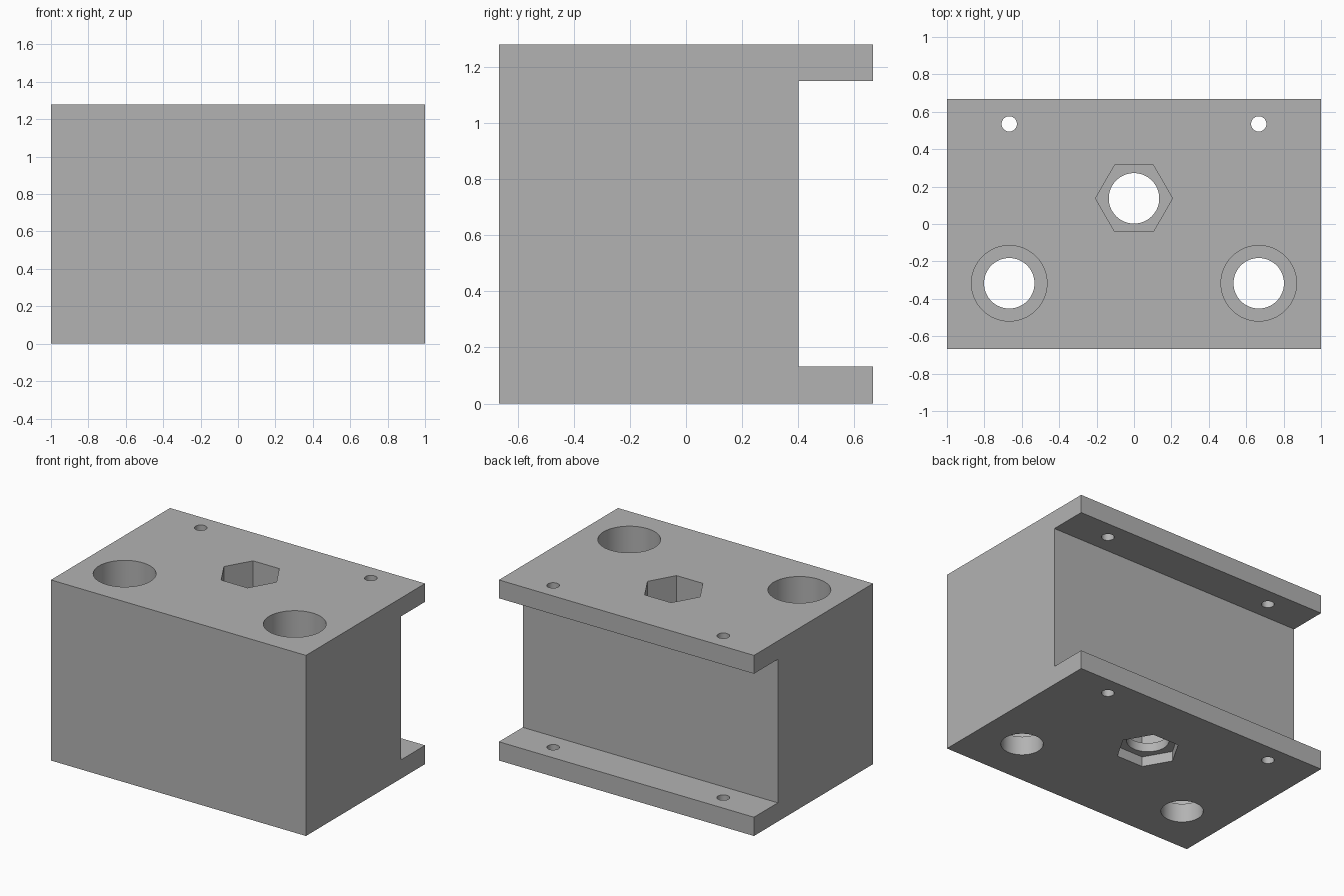
import bpy
import bmesh
from math import radians

cube = bpy.data.objects.get("Cube")
if cube:
    bpy.data.objects.remove(cube, do_unlink=True)

# Overall sizes
HALF_X, HALF_Y, HEIGHT = 1.0, 0.667, 1.28
WEB_Y, FLOOR, LIP = 0.4, 0.133, 1.15
NUT_Y, BORE_Y, SCREW_Y, SIDE_X = 0.137, -0.317, 0.535, 0.667

grey = bpy.data.materials.new("plain grey")
grey.use_nodes = True
grey.diffuse_color = (0.45, 0.45, 0.45, 1)
grey.node_tree.nodes["Principled BSDF"].inputs["Base Color"].default_value = (0.45, 0.45, 0.45, 1)


def extruded_body(name, profile):
    """Extrude a y-z profile across the full width."""
    bm = bmesh.new()
    face = bm.faces.new([bm.verts.new((-HALF_X, y, z)) for y, z in profile])
    result = bmesh.ops.extrude_face_region(bm, geom=[face])
    moved = [v for v in result["geom"] if isinstance(v, bmesh.types.BMVert)]
    bmesh.ops.translate(bm, verts=moved, vec=(2 * HALF_X, 0, 0))
    bmesh.ops.recalc_face_normals(bm, faces=bm.faces)
    mesh = bpy.data.meshes.new(name)
    bm.to_mesh(mesh)
    bm.free()
    obj = bpy.data.objects.new(name, mesh)
    bpy.context.collection.objects.link(obj)
    mesh.materials.append(grey)
    return obj


def cut(body, x, y, radius, bottom, top, sides=64):
    """Cut a vertical prism or round hole out of the body."""
    bpy.ops.mesh.primitive_cylinder_add(
        vertices=sides, radius=radius, depth=top - bottom,
        location=(x, y, (top + bottom) / 2))
    cutter = bpy.context.object
    cutter.name = "hole_cutter"
    cutter.hide_render = True
    # Turn the hexagon so that its corners point along x
    if sides == 6:
        cutter.rotation_euler.z = radians(30)
    cutter.data.materials.append(grey)
    mod = body.modifiers.new("hole", 'BOOLEAN')
    mod.operation = 'DIFFERENCE'
    mod.solver = 'EXACT'
    mod.object = cutter
    bpy.context.view_layer.objects.active = body
    bpy.ops.object.modifier_apply(modifier=mod.name)
    bpy.data.objects.remove(cutter, do_unlink=True)


# Block with a wide channel along the back
body = extruded_body("mounting_block", [
    (-HALF_Y, 0), (HALF_Y, 0), (HALF_Y, FLOOR), (WEB_Y, FLOOR),
    (WEB_Y, LIP), (HALF_Y, LIP), (HALF_Y, HEIGHT), (-HALF_Y, HEIGHT)])

OVER = 0.1
for side in (-1, 1):
    # Deep counterbores with a narrower outlet through the floor
    cut(body, side * SIDE_X, BORE_Y, 0.202, FLOOR, HEIGHT + OVER)
    cut(body, side * SIDE_X, BORE_Y, 0.135, -OVER, FLOOR + OVER)
    # Small screw holes through both flanges
    cut(body, side * SIDE_X, SCREW_Y, 0.041, -OVER, HEIGHT + OVER, 32)

# Hexagonal well, shallow hexagonal pocket below, and the hole joining them
cut(body, 0, NUT_Y, 0.206, FLOOR, HEIGHT + OVER, 6)
cut(body, 0, NUT_Y, 0.206, -OVER, 0.07, 6)
cut(body, 0, NUT_Y, 0.135, -OVER, FLOOR + OVER)

# Smooth the round walls, keep every real edge sharp
bpy.ops.object.select_all(action='DESELECT')
body.select_set(True)
bpy.context.view_layer.objects.active = body
bpy.ops.object.shade_smooth_by_angle(angle=radians(30))
